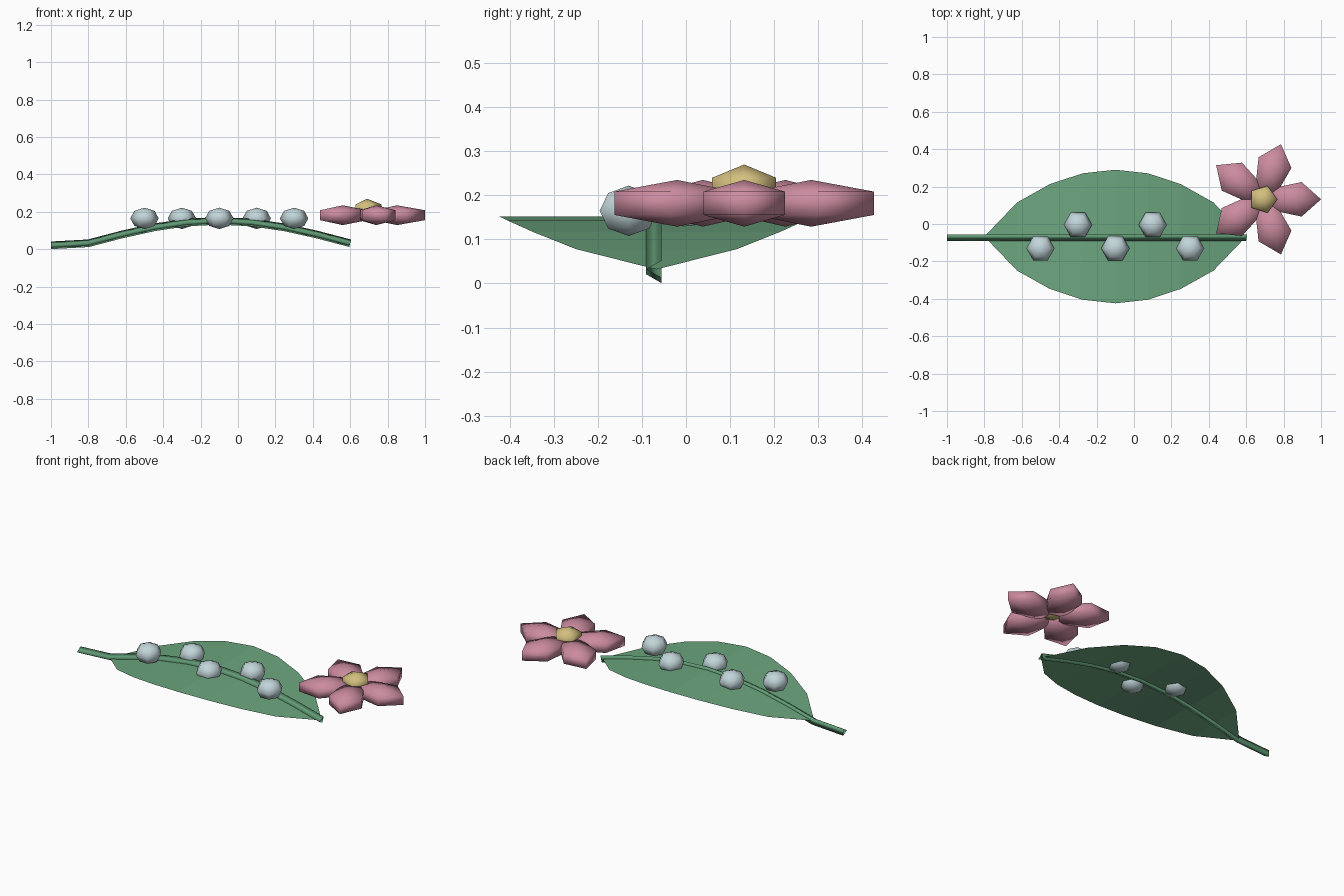
import bpy, bmesh
from math import sin, cos, pi, tau, radians
from mathutils import Vector, Matrix

old = bpy.data.objects.get("Cube")
if old:
    bpy.data.objects.remove(old, do_unlink=True)


def material(name, rgb):
    m = bpy.data.materials.new(name)
    m.use_nodes = True
    m.diffuse_color = (*rgb, 1)
    m.node_tree.nodes["Principled BSDF"].inputs["Base Color"].default_value = (*rgb, 1)
    return m


LEAF = material("leaf green", (0.15, 0.38, 0.21))
STEM = material("stem green", (0.12, 0.33, 0.18))
PINK = material("petal pink", (0.60, 0.26, 0.35))
YELLOW = material("centre yellow", (0.65, 0.52, 0.21))
DEW = material("dew pale blue", (0.54, 0.67, 0.70))


def finish(bm, name, mat, smooth=True, solid=True):
    if solid:
        bmesh.ops.recalc_face_normals(bm, faces=bm.faces)
    for f in bm.faces:
        f.smooth = smooth
    me = bpy.data.meshes.new(name)
    bm.to_mesh(me)
    bm.free()
    me.materials.append(mat)
    ob = bpy.data.objects.new(name, me)
    bpy.context.collection.objects.link(ob)
    return ob


def bridge(bm, a, b):
    n = len(a)
    for i in range(n):
        j = (i + 1) % n
        bm.faces.new((a[i], a[j], b[j], b[i]))


def blob(name, mat, segs, bands, size, place):
    """Faceted ellipsoid with its first corner on +x and poles on z."""
    bm = bmesh.new()
    rings = []
    for k in range(1, bands):
        lat = -pi / 2 + pi * k / bands
        rings.append([bm.verts.new((cos(lat) * cos(tau * i / segs),
                                    cos(lat) * sin(tau * i / segs), sin(lat)))
                      for i in range(segs)])
    for a, b in zip(rings, rings[1:]):
        bridge(bm, a, b)
    for ring, z in ((rings[0], -1), (rings[-1], 1)):
        pole = bm.verts.new((0, 0, z))
        for i in range(segs):
            bm.faces.new((ring[i], ring[(i + 1) % segs], pole))
    bm.transform(place @ Matrix.Diagonal((*size, 1)))
    return finish(bm, name, mat)


# Arched leaf blade
MID_Y = -0.067
STEPS = 8
ts = [i / STEPS for i in range(STEPS + 1)]
spine = [Vector((-0.8 + 1.4 * t, MID_Y, 0.032 + 0.12 * sin(pi * t))) for t in ts]
bm = bmesh.new()
rows = []
for t, p in zip(ts, spine):
    w = 0.357 * max(sin(pi * t), 0) ** 0.7
    if t in (0, 1):
        rows.append([bm.verts.new(p)])
    else:
        rows.append([bm.verts.new(p + Vector((0, s * w, 0))) for s in (-1, 1)])
for a, b in zip(rows, rows[1:]):
    bm.faces.new(a + b[::-1] if len(a) == 2 else [a[0], b[0], b[1]])
bmesh.ops.recalc_face_normals(bm, faces=bm.faces)
for f in bm.faces:
    if f.normal.z < 0:
        f.normal_flip()
finish(bm, "leaf_blade", LEAF, smooth=False, solid=False)

# Three-sided stem following the leaf spine
path = [Vector((-1, MID_Y, 0.021))] + spine
bm = bmesh.new()
rings = []
for i, p in enumerate(path):
    along = (path[min(i + 1, len(path) - 1)] - path[max(i - 1, 0)]).normalized()
    side = Vector((0, 1, 0))
    up = along.cross(side)
    rings.append([bm.verts.new(p + 0.0235 * (side * cos(a) + up * sin(a)))
                  for a in (pi / 3, pi, -pi / 3)])
for a, b in zip(rings, rings[1:]):
    bridge(bm, a, b)
finish(bm, "stem", STEM)

# Dew drops alternating across the stem
for i in range(5):
    y = MID_Y + (0.063 if i % 2 else -0.063)
    blob(f"dew_drop_{i + 1}", DEW, 6, 4, (0.076, 0.076, 0.057),
         Matrix.Translation((-0.5 + 0.2 * i, y, 0.165)))

# Flower: five petals around a domed centre
FLOWER = Matrix.Translation((0.69, 0.132, 0.182))
for i in range(5):
    place = FLOWER @ Matrix.Rotation(radians(72 * i), 4, "Z") @ Matrix.Translation((0.16, 0, 0))
    blob(f"petal_{i + 1}", PINK, 5, 3, (0.173, 0.112, 0.053), place)
blob("flower_centre", YELLOW, 5, 3, (0.088, 0.088, 0.06),
     FLOWER @ Matrix.Translation((0, 0, 0.028)))
